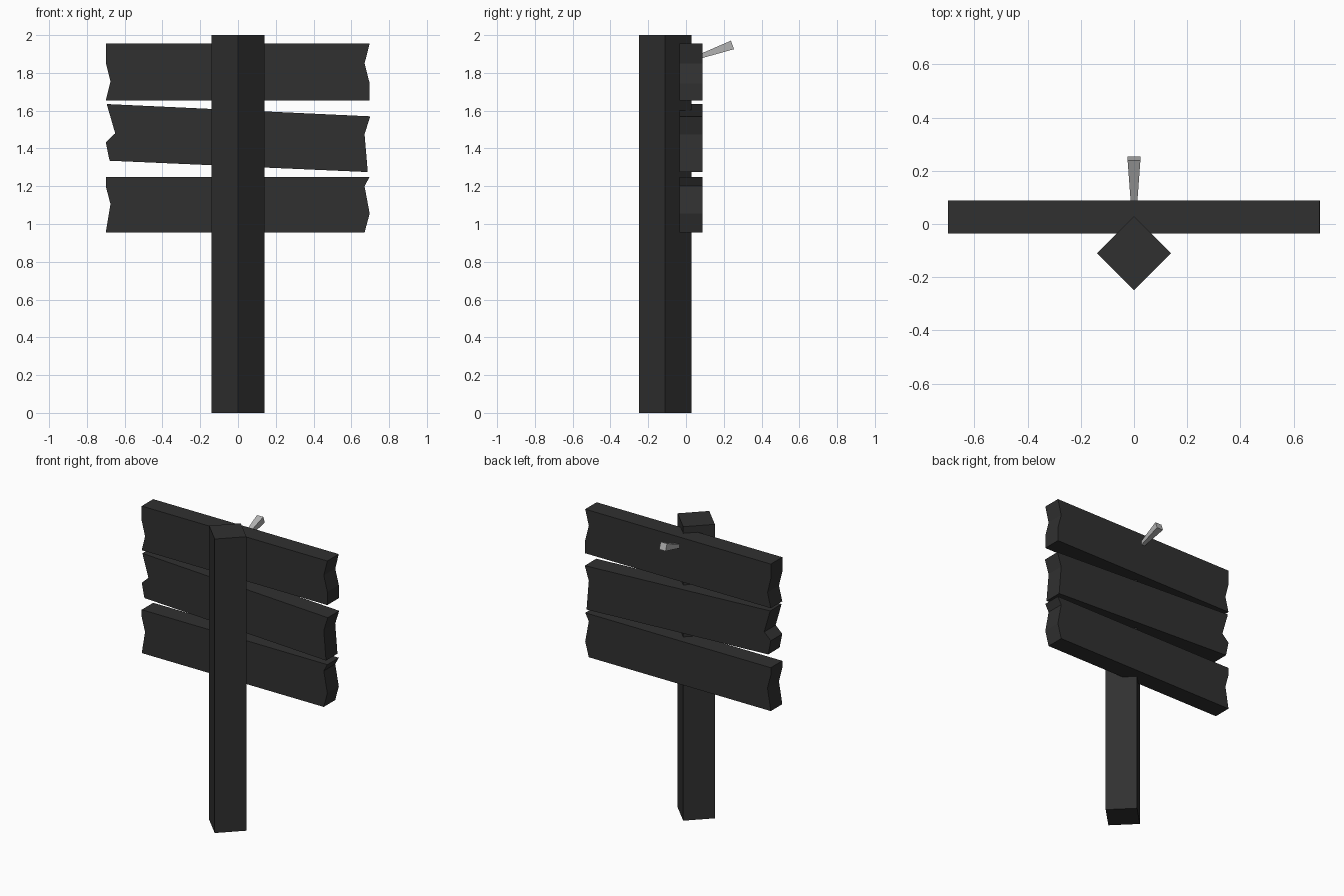
import bpy, bmesh, math
from mathutils import Vector

if "Cube" in bpy.data.objects:
    bpy.data.objects.remove(bpy.data.objects["Cube"])


def material(name, c):
    m = bpy.data.materials.new(name)
    m.diffuse_color = (c, c, c, 1)
    m.use_nodes = True
    m.node_tree.nodes["Principled BSDF"].inputs["Base Color"].default_value = m.diffuse_color
    return m


dark_wood = material("dark wood", 0.03)
grey_metal = material("grey metal", 0.45)


def loft(name, start, end, mat):
    """Closed solid between two matching outlines."""
    bm = bmesh.new()
    a = [bm.verts.new(p) for p in start]
    b = [bm.verts.new(p) for p in end]
    bm.faces.new(a)
    bm.faces.new(b[::-1])
    n = len(a)
    for i in range(n):
        j = (i + 1) % n
        bm.faces.new((a[i], b[i], b[j], a[j]))
    bmesh.ops.recalc_face_normals(bm, faces=bm.faces)
    me = bpy.data.meshes.new(name)
    bm.to_mesh(me)
    bm.free()
    me.materials.append(mat)
    ob = bpy.data.objects.new(name, me)
    bpy.context.collection.objects.link(ob)
    return ob


# Square post turned 45 degrees
R, YC = 0.14, -0.11
corners = [(R, YC), (0, YC + R), (-R, YC), (0, YC - R)]
loft("post", [(x, y, 0) for x, y in corners], [(x, y, 2) for x, y in corners], dark_wood)

# Three planks with broken ends: left end top to bottom, then right end bottom to top
planks = {
    "top_plank": [(-.70, 1.955), (-.70, 1.855), (-.675, 1.755), (-.70, 1.655),
                  (.697, 1.655), (.697, 1.745), (.67, 1.85), (.697, 1.955)],
    "middle_plank": [(-.695, 1.635), (-.65, 1.48), (-.70, 1.433), (-.68, 1.335),
                     (.687, 1.275), (.67, 1.475), (.70, 1.57)],
    "bottom_plank": [(-.70, 1.25), (-.70, 1.20), (-.675, 1.105), (-.70, .955),
                     (.67, .955), (.697, 1.055), (.67, 1.20), (.697, 1.25)],
}
for name, outline in planks.items():
    loft(name, [(x, -0.035, z) for x, z in outline],
         [(x, 0.088, z) for x, z in outline], dark_wood)

# Tapered square nail leaning up out of the back of the top plank
tilt = math.radians(19.5)
axis = Vector((0, math.cos(tilt), math.sin(tilt)))
up = Vector((0, -math.sin(tilt), math.cos(tilt)))
side = Vector((1, 0, 0))
head = Vector((0, 0.246, 1.948))


def square(centre, h):
    return [centre + side * sx * h + up * sz * h
            for sx, sz in ((-1, -1), (1, -1), (1, 1), (-1, 1))]


loft("nail", square(head - axis * 0.19, 0.011), square(head, 0.024), grey_metal)
